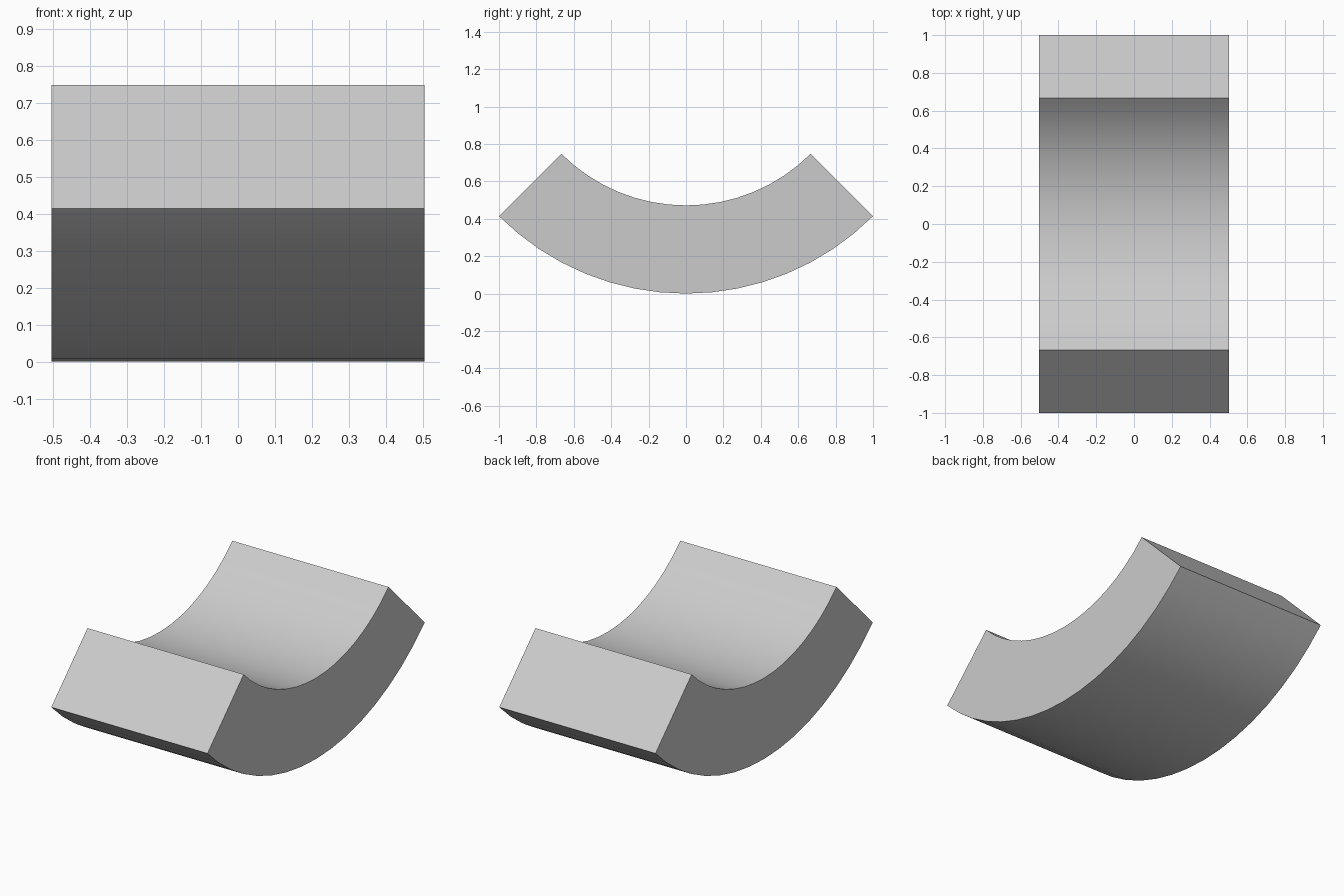
import bpy
import bmesh
from math import sin, cos, pi, sqrt, radians

cube = bpy.data.objects.get("Cube")
if cube:
    bpy.data.objects.remove(cube, do_unlink=True)

# Dimensions of the quarter-ring block
OUTER = sqrt(2)
INNER = OUTER * 2 / 3
WIDTH = 1.007
SEGMENTS = 16

# Plain grey material
grey = bpy.data.materials.new("light_grey")
grey.use_nodes = True
colour = (0.6, 0.6, 0.6, 1)
grey.diffuse_color = colour
grey.node_tree.nodes["Principled BSDF"].inputs["Base Color"].default_value = colour


def arc(radius):
    """Bottom quarter of a circle, running from front to back."""
    angles = [pi / 2 * (i / SEGMENTS - 0.5) for i in range(SEGMENTS + 1)]
    return [(radius * sin(a), OUTER - radius * cos(a)) for a in angles]


# Side profile: outer arc out, inner arc back, extruded across the width
bm = bmesh.new()
outline = arc(OUTER) + arc(INNER)[::-1]
side = bm.faces.new([bm.verts.new((-WIDTH / 2, y, z)) for y, z in outline])
extruded = bmesh.ops.extrude_face_region(bm, geom=[side])
verts = [v for v in extruded["geom"] if isinstance(v, bmesh.types.BMVert)]
bmesh.ops.translate(bm, verts=verts, vec=(WIDTH, 0, 0))
bmesh.ops.recalc_face_normals(bm, faces=bm.faces)

mesh = bpy.data.meshes.new("curved_block")
bm.to_mesh(mesh)
bm.free()
mesh.materials.append(grey)
block = bpy.data.objects.new("curved_block", mesh)
bpy.context.collection.objects.link(block)

# Smooth arcs, sharp ends and sides
bpy.ops.object.select_all(action="DESELECT")
block.select_set(True)
bpy.context.view_layer.objects.active = block
bpy.ops.object.shade_smooth_by_angle(angle=radians(30))
